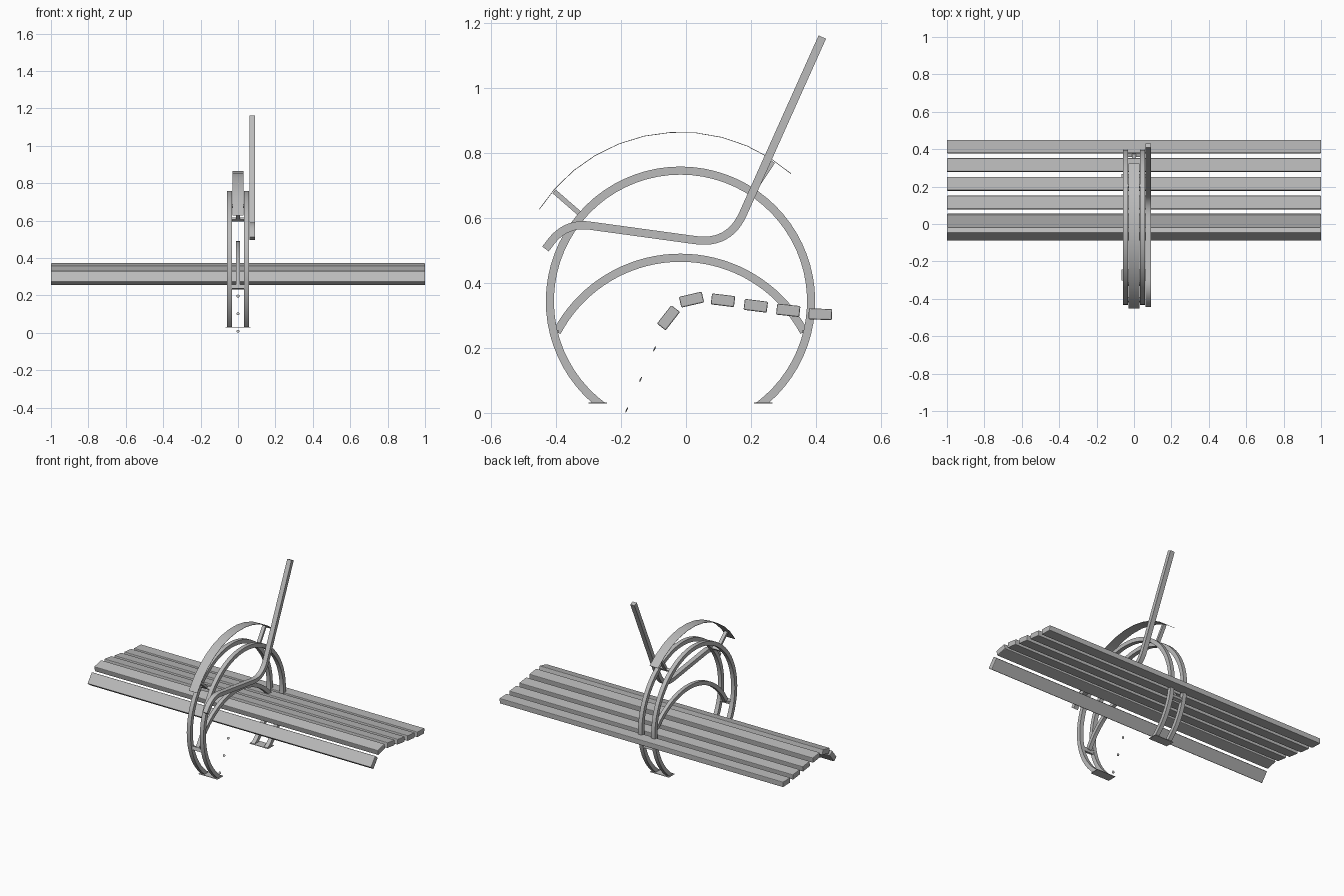
import bpy, bmesh
from math import sin, cos, asin, radians, degrees, atan2
from mathutils import Vector, Matrix

cube = bpy.data.objects.get("Cube")
if cube:
    bpy.data.objects.remove(cube, do_unlink=True)

grey = bpy.data.materials.new("grey")
grey.use_nodes = True
grey.diffuse_color = (0.5, 0.5, 0.5, 1)
grey.node_tree.nodes["Principled BSDF"].inputs["Base Color"].default_value = (0.5, 0.5, 0.5, 1)


def finish(name, bm, smooth=True):
    bmesh.ops.recalc_face_normals(bm, faces=bm.faces)
    mesh = bpy.data.meshes.new(name)
    bm.to_mesh(mesh)
    bm.free()
    mesh.materials.append(grey)
    ob = bpy.data.objects.new(name, mesh)
    bpy.context.collection.objects.link(ob)
    if smooth:
        bpy.ops.object.select_all(action='DESELECT')
        ob.select_set(True)
        bpy.context.view_layer.objects.active = ob
        bpy.ops.object.shade_smooth_by_angle(angle=radians(30))
    return ob


def arc(centre, radius, start, end, steps):
    """Points (y, z) on an arc, angles in degrees."""
    return [Vector((centre[0] + radius * cos(radians(start + (end - start) * i / steps)),
                    centre[1] + radius * sin(radians(start + (end - start) * i / steps))))
            for i in range(steps + 1)]


def band(name, outer, inner, x, width):
    """Rectangular bar between two (y, z) outlines, centred on x."""
    bm = bmesh.new()
    rows = []
    for o, i in zip(outer, inner):
        rows.append([bm.verts.new((x + s * width / 2, p[0], p[1]))
                     for p, s in ((o, -1), (o, 1), (i, 1), (i, -1))])
    for a, b in zip(rows, rows[1:]):
        for k in range(4):
            bm.faces.new((a[k], a[(k + 1) % 4], b[(k + 1) % 4], b[k]))
    bm.faces.new(rows[0])
    bm.faces.new(rows[-1])
    return finish(name, bm)


def bar(name, path, x, width, thick):
    """Rectangular bar swept along a (y, z) centre line."""
    outer, inner = [], []
    for i, p in enumerate(path):
        t = (path[min(i + 1, len(path) - 1)] - path[max(i - 1, 0)]).normalized()
        n = Vector((-t.y, t.x)) * thick / 2
        outer.append(p + n)
        inner.append(p - n)
    return band(name, outer, inner, x, width)


def box(name, centre, size, tilt=0, bevel=0):
    """Box turned about x by tilt degrees."""
    bm = bmesh.new()
    bmesh.ops.create_cube(bm, size=1)
    bmesh.ops.scale(bm, vec=size, verts=bm.verts)
    if bevel:
        bmesh.ops.bevel(bm, geom=bm.edges[:], offset=bevel, segments=2,
                        affect='EDGES', profile=0.5)
    bmesh.ops.transform(bm, matrix=Matrix.Translation(centre) @
                        Matrix.Rotation(radians(tilt), 4, 'X'), verts=bm.verts)
    return finish(name, bm, False)


hub = Vector((-0.017, 0.344))
floor = 0.03

# Twin open hoops, cut level at the feet
edges = []
for radius in (0.415, 0.39):
    a = degrees(asin((floor - hub.y) / radius))
    edges.append(arc(hub, radius, a, 180 - a, 56))
for side, x in (("right", -0.046), ("left", 0.046)):
    band(side + "_hoop", edges[0], edges[1], x, 0.026)

# Foot plates and cross ties at front and back
for name, s in (("front", -1), ("back", 1)):
    box(name + "_foot_plate", (0, hub.x + s * 0.255, floor), (0.132, 0.058, 0.003))
    box(name + "_cross_tie", (0, hub.x + s * 0.388, 0.246), (0.07, 0.022, 0.022), s * 15)

# Low central arch
bar("lower_arch", arc((hub.x, 0.047), 0.431, 28, 152, 36), 0, 0.023, 0.025)

# Curved fender with radial struts and ties to the hoops
fender = arc((hub.x, 0.348), 0.517, 48.8, 147.3, 11)
bar("fender", fender, 0, 0.06, 0.002)
for name, angle in (("front", 139), ("back", 56.5)):
    d = Vector((cos(radians(angle)), sin(radians(angle))))
    bar(name + "_fender_strut", [hub + d * 0.4, hub + d * 0.516], 0, 0.022, 0.015)
    tie = hub + d * 0.4
    box(name + "_fender_tie", (0, tie.x, tie.y), (0.07, 0.016, 0.016), angle)

# Bent side rail rising into the back post, rounded at each corner
corners = [((-0.433, 0.505), 0), ((-0.37, 0.587), 0.075),
           ((0.133, 0.518), 0.105), ((0.42, 1.158), 0)]
pts = [Vector(c) for c, r in corners]
rail = [pts[0]]
for i in (1, 2):
    p, cut = pts[i], corners[i][1]
    a = p + (pts[i - 1] - p).normalized() * cut
    b = p + (pts[i + 1] - p).normalized() * cut
    for k in range(13):
        t = k / 12
        rail.append(a * (1 - t) ** 2 + p * 2 * t * (1 - t) + b * t ** 2)
rail.append(pts[3])
bar("side_rail", rail, 0.076, 0.03, 0.025)

# Long seat slats following the seat curve
slats = [(-0.054, 0.293, 52), (0.017, 0.349, 13), (0.114, 0.347, -7),
         (0.215, 0.33, -7), (0.315, 0.316, -6), (0.414, 0.304, -2)]
for i, (y, z, tilt) in enumerate(slats):
    box("seat_slat_%d" % (i + 1), (0, y, z), (2, 0.072, 0.034), tilt, 0.004)

# Small domed screw heads in a sloping line below the seat
for i in range(3):
    bm = bmesh.new()
    bmesh.ops.create_uvsphere(bm, u_segments=12, v_segments=6, radius=0.0085)
    bmesh.ops.scale(bm, vec=(1, 1, 0.25), verts=bm.verts)
    bmesh.ops.transform(bm, matrix=Matrix.Translation((0, -0.183 + 0.043 * i, 0.009 + 0.094 * i)) @
                        Matrix.Rotation(radians(65), 4, 'X'), verts=bm.verts)
    finish("screw_head_%d" % (i + 1), bm)
